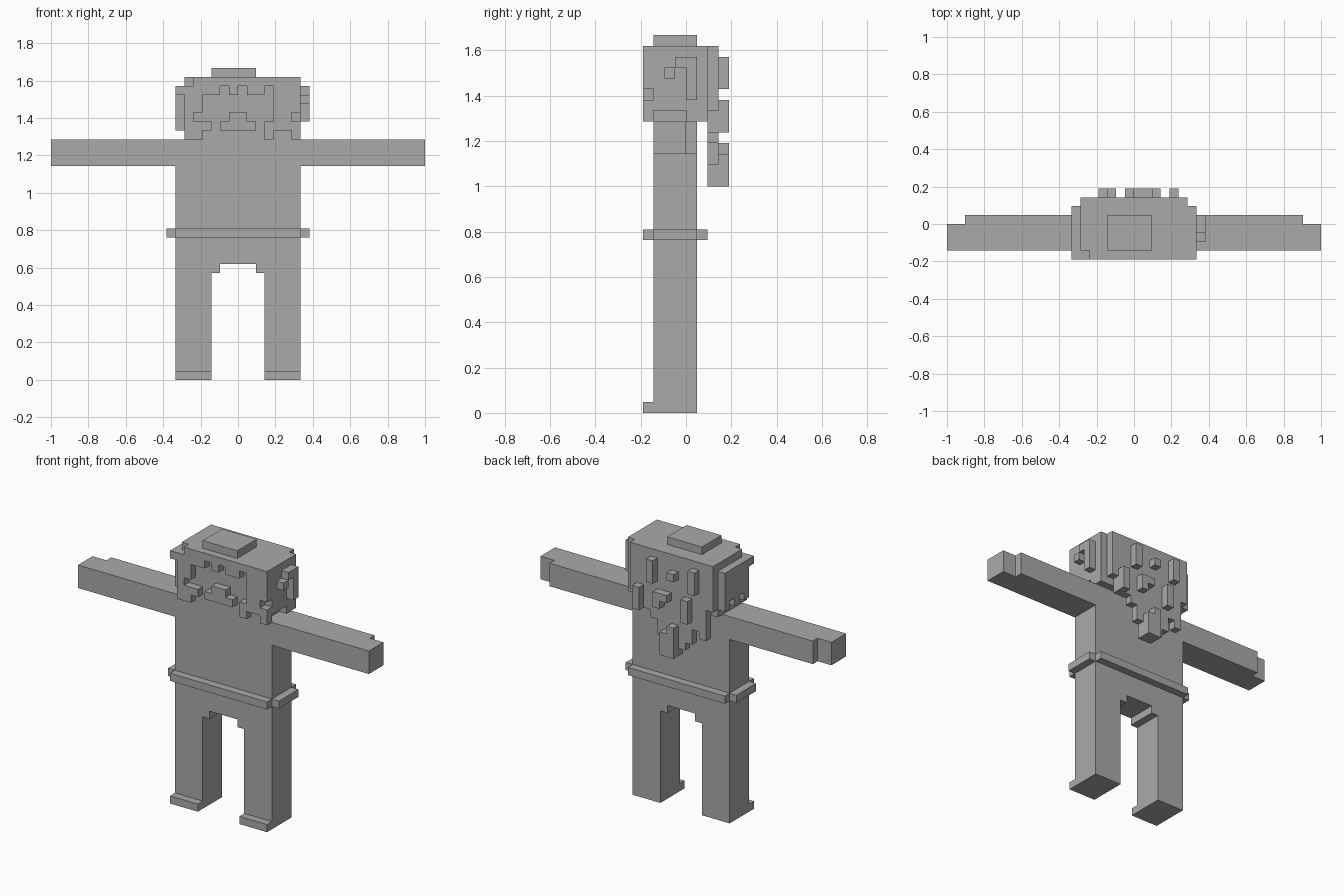
import bpy, bmesh
from mathutils import Vector

if "Cube" in bpy.data.objects:
    bpy.data.objects.remove(bpy.data.objects["Cube"])

U = 1 / 21  # one block

grey = bpy.data.materials.new("plain grey")
grey.diffuse_color = (0.4, 0.4, 0.4, 1)
grey.use_nodes = True
grey.node_tree.nodes["Principled BSDF"].inputs["Base Color"].default_value = grey.diffuse_color

taken = set()
parts = {}


def box(part, x, y, z):
    """Fill a block range with cells, never overlapping another part."""
    for i in range(*x):
        for j in range(*y):
            for k in range(*z):
                if (i, j, k) not in taken:
                    taken.add((i, j, k))
                    parts.setdefault(part, set()).add((i, j, k))


def pair(part, x, y, z):
    """Same range on both sides of the body."""
    box(part, x, y, z)
    box(part, (-x[1], -x[0]), y, z)


# torso, legs, feet
box("torso", (-7, 7), (-3, 1), (13, 27))
pair("legs", (3, 7), (-3, 1), (0, 13))
pair("legs", (2, 3), (-3, 1), (12, 13))
pair("feet", (3, 7), (-4, -3), (0, 1))

# belt, a strip on each side with open corners
box("belt", (-7, 7), (-4, -3), (16, 17))
box("belt", (-7, 7), (1, 2), (16, 17))
pair("belt", (7, 8), (-3, 1), (16, 17))

# arms with thinner hands
pair("arms", (7, 19), (-3, 1), (24, 27))
pair("hands", (19, 21), (-3, 0), (24, 27))

# head and nose
box("head", (-6, 6), (-3, 2), (27, 34))
box("nose", (-2, 2), (-4, -3), (28, 29))
box("nose", (-1, 1), (-4, -3), (29, 30))

# crown of hair
box("crown", (-3, 2), (-3, 1), (34, 35))
box("fringe", (-5, 6), (-4, -3), (33, 34))
for x in ((-4, -2), (-1, 0), (1, 3)):
    box("fringe", x, (-4, -3), (32, 33))

# locks framing the face
box("left_lock", (-7, -5), (-4, -3), (32, 33))
box("left_lock", (-6, -4), (-4, -3), (30, 33))
box("left_lock", (-6, -5), (-4, -3), (27, 30))
box("left_lock", (-5, -3), (-4, -3), (28, 29))
box("left_lock", (-5, -4), (-4, -3), (27, 28))
box("right_lock", (4, 6), (-4, -3), (28, 33))
box("right_lock", (3, 4), (-4, -3), (27, 29))
box("right_lock", (6, 7), (-4, -3), (27, 29))
box("right_lock", (6, 7), (-4, -3), (30, 34))

# hair at the sides: bottom heights from front to back
for y, low in zip(range(-3, 2), (28, 29, 28, 29, 28)):
    box("side_hair", (-7, -6), (y, y + 1), (low, 33))
for y, low in zip(range(-3, 2), (28, 28, 28, 27, 27)):
    box("side_hair", (6, 7), (y, y + 1), (low, 34))
box("side_tuft", (7, 8), (0, 1), (29, 33))
box("side_tuft", (7, 8), (-1, 0), (32, 33))
box("side_tuft", (7, 8), (-2, -1), (31, 32))

# hair down the back: bottom height of each strand
for x, low in zip(range(-6, 6), (28, 24, 25, 23, 22, 21, 21, 23, 25, 26, 26, 28)):
    box("back_hair", (x, x + 1), (2, 3), (low, 34))

# raised strands on the back
for x, z in (((-4, -3), (30, 33)), ((-3, -2), (26, 29)), ((-1, 0), (21, 25)),
             ((0, 1), (21, 24)), ((0, 1), (28, 29)), ((1, 2), (27, 29)),
             ((2, 3), (30, 33)), ((-1, 0), (31, 32)), ((4, 5), (26, 29))):
    box("back_strands", x, (3, 4), z)

# emit only the outer faces of each part
for name, cells in parts.items():
    bm = bmesh.new()
    for c in sorted(cells):
        for axis in range(3):
            for s in (-1, 1):
                n = Vector((0, 0, 0))
                n[axis] = s
                if tuple(int(a + b) for a, b in zip(c, n)) in taken:
                    continue
                u, v = Vector((0, 0, 0)), Vector((0, 0, 0))
                u[(axis + 1) % 3] = 0.5
                v[(axis + 2) % 3] = 0.5 * s
                mid = Vector(c) + Vector((0.5, 0.5, 0.5)) + n * 0.5
                bm.faces.new([bm.verts.new((mid + d) * U)
                              for d in (-u - v, u - v, u + v, v - u)])
    bmesh.ops.remove_doubles(bm, verts=bm.verts, dist=0.001)
    mesh = bpy.data.meshes.new(name)
    bm.to_mesh(mesh)
    bm.free()
    mesh.materials.append(grey)
    bpy.context.collection.objects.link(bpy.data.objects.new(name, mesh))
